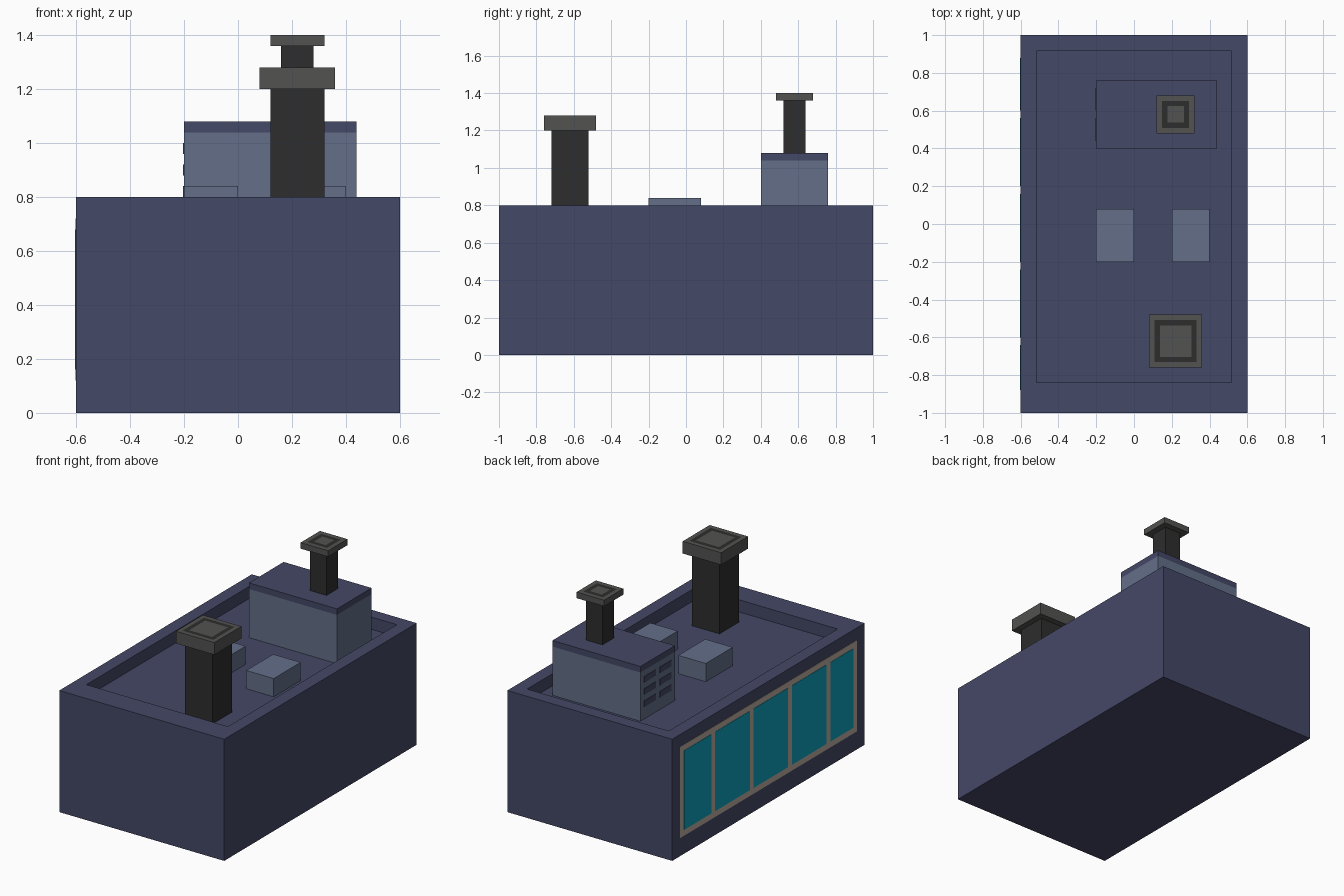
import bpy
import bmesh
from mathutils import Vector

if "Cube" in bpy.data.objects:
    bpy.data.objects.remove(bpy.data.objects["Cube"], do_unlink=True)


def material(name, rgb):
    """Flat material from 0-255 sRGB values."""
    lin = [((c / 255 + 0.055) / 1.055) ** 2.4 for c in rgb]
    m = bpy.data.materials.new(name)
    m.use_nodes = True
    m.diffuse_color = (*lin, 1)
    bsdf = m.node_tree.nodes["Principled BSDF"]
    bsdf.inputs["Base Color"].default_value = (*lin, 1)
    bsdf.inputs["Roughness"].default_value = 0.9
    return m


NAVY = material("navy", (68, 72, 102))
SLATE = material("slate blue", (99, 111, 136))
GREY = material("mid grey", (82, 82, 81))
BLACK = material("charcoal", (45, 45, 45))
FRAME = material("warm grey", (186, 172, 158))
TEAL = material("teal glass", (14, 158, 188))


def box_mesh(x, y, z):
    """Bmesh box spanning the (low, high) pairs."""
    bm = bmesh.new()
    bmesh.ops.create_cube(bm, size=1)
    for v in bm.verts:
        v.co = Vector([r[0] if c < 0 else r[1] for c, r in zip(v.co, (x, y, z))])
    return bm


def finish(name, bm, *mats):
    bmesh.ops.recalc_face_normals(bm, faces=bm.faces)
    me = bpy.data.meshes.new(name)
    bm.to_mesh(me)
    bm.free()
    for m in mats:
        me.materials.append(m)
    ob = bpy.data.objects.new(name, me)
    bpy.context.collection.objects.link(ob)
    return ob


def box(name, x, y, z, mat):
    return finish(name, box_mesh(x, y, z), mat)


def top_face(bm):
    return max(bm.faces, key=lambda f: f.calc_center_median().z)


def cap(name, x, y, z):
    """Square cap with a dark ring inset in its top."""
    bm = box_mesh(x, y, z)
    bm.normal_update()
    centre = top_face(bm)
    bmesh.ops.inset_region(bm, faces=[centre], thickness=0.04)
    ring = bmesh.ops.inset_region(bm, faces=[centre], thickness=0.04)["faces"]
    for f in ring:
        f.material_index = 1
    centre.material_index = 0
    return finish(name, bm, GREY, BLACK)


# Hull block with a sunken deck; the front rim is wider than the others
DECK = 0.72
bm = box_mesh((-0.6, 0.6), (-1, 1), (0, 0.8))
bm.normal_update()
deck = top_face(bm)
bmesh.ops.inset_region(bm, faces=[deck], thickness=0.12)
for v in deck.verts:
    if v.co.y < 0:
        v.co.y = -0.84
sunk = bmesh.ops.extrude_face_region(bm, geom=[deck])["geom"]
bmesh.ops.translate(bm, vec=(0, 0, DECK - 0.8),
                    verts=[g for g in sunk if isinstance(g, bmesh.types.BMVert)])
if deck.is_valid:
    bmesh.ops.delete(bm, geom=[deck], context="FACES_ONLY")
finish("hull", bm, NAVY)

# Rear cabin and its roof
box("cabin", (-0.2, 0.44), (0.4, 0.76), (DECK, 1.04), SLATE)
box("cabin_roof", (-0.2, 0.44), (0.4, 0.76), (1.04, 1.08), NAVY)

# Vent slots on the right side of the cabin
for row in range(3):
    for col, y in enumerate((0.44, 0.60)):
        z = 0.80 + 0.08 * row
        box(f"vent_{row}_{col}", (-0.203, -0.2), (y, y + 0.12), (z, z + 0.04), NAVY)

# Low deck boxes
for name, x in (("right_deck_box", -0.2), ("left_deck_box", 0.2)):
    box(name, (x, x + 0.2), (-0.2, 0.08), (DECK, 0.84), SLATE)

# Front and rear chimneys
box("front_chimney", (0.12, 0.32), (-0.72, -0.52), (DECK, 1.2), BLACK)
cap("front_chimney_cap", (0.08, 0.36), (-0.76, -0.48), (1.2, 1.28))
box("rear_chimney", (0.16, 0.28), (0.52, 0.64), (1.08, 1.36), BLACK)
cap("rear_chimney_cap", (0.12, 0.32), (0.48, 0.68), (1.36, 1.4))

# Window band on the right side of the hull
box("window_frame", (-0.602, -0.6), (-0.92, 0.92), (0.12, 0.72), FRAME)
y = 0.88
for i, width in enumerate((0.28, 0.36, 0.36, 0.36, 0.24)):
    box(f"window_pane_{i}", (-0.604, -0.601), (y - width, y), (0.16, 0.68), TEAL)
    y -= width + 0.04
